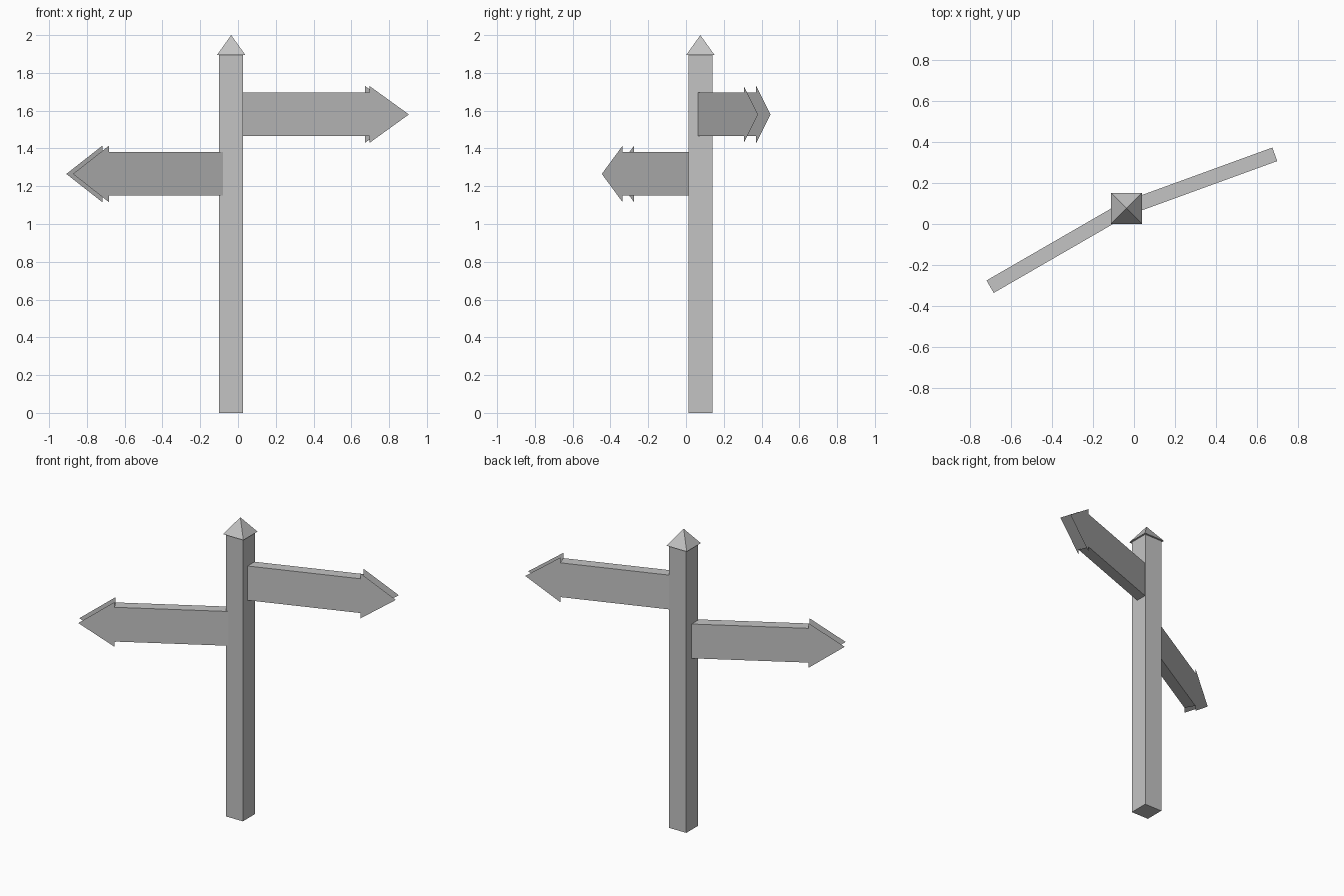
import bpy
import bmesh
from math import radians, sqrt
from mathutils import Matrix, Vector

cube = bpy.data.objects.get("Cube")
if cube:
    bpy.data.objects.remove(cube, do_unlink=True)

# Single plain grey for the whole signpost
grey = bpy.data.materials.new("plain_grey")
grey.use_nodes = True
colour = (0.55, 0.55, 0.55, 1)
grey.diffuse_color = colour
grey.node_tree.nodes["Principled BSDF"].inputs["Base Color"].default_value = colour

POST_X, POST_Y = -0.036, 0.076
POST_WIDTH, POST_TOP = 0.127, 1.895
CAP_WIDTH, CAP_HEIGHT = 0.15, 0.105
THICK, BODY_LENGTH, BODY_HEIGHT = 0.07, 0.72, 0.23
HEAD_LENGTH, HEAD_HALF = 0.221, 0.15


def finish(name, bm):
    mesh = bpy.data.meshes.new(name)
    bm.to_mesh(mesh)
    bm.free()
    mesh.materials.append(grey)
    obj = bpy.data.objects.new(name, mesh)
    bpy.context.collection.objects.link(obj)
    return obj


def box(bm, size, centre):
    matrix = Matrix.Translation(centre) @ Matrix.Diagonal((*size, 1))
    bmesh.ops.create_cube(bm, size=1, matrix=matrix)


def arrow_sign(name, end, height, angle):
    """Hollow-ended board with a flat triangular head on each broad side."""
    bm = bmesh.new()
    box(bm, (BODY_LENGTH, THICK, BODY_HEIGHT), (-BODY_LENGTH / 2, 0, 0))
    bm.normal_update()
    tip_end = [f for f in bm.faces if f.normal.x > 0.9]
    bmesh.ops.delete(bm, geom=tip_end, context='FACES_ONLY')
    for side in (-1, 1):
        y = side * THICK / 2
        corners = [(0, y, side * HEAD_HALF), (HEAD_LENGTH, y, 0),
                   (0, y, -side * HEAD_HALF)]
        bm.faces.new([bm.verts.new(Vector(c)) for c in corners])
    bm.transform(Matrix.Translation((*end, height))
                 @ Matrix.Rotation(radians(angle), 4, 'Z'))
    return finish(name, bm)


# Square post
bm = bmesh.new()
box(bm, (POST_WIDTH, POST_WIDTH, POST_TOP), (POST_X, POST_Y, POST_TOP / 2))
finish("post", bm)

# Pyramid cap, slightly wider than the post
bm = bmesh.new()
place = (Matrix.Translation((POST_X, POST_Y, POST_TOP + CAP_HEIGHT / 2))
         @ Matrix.Rotation(radians(45), 4, 'Z'))
bmesh.ops.create_cone(bm, cap_ends=True, segments=4, radius1=CAP_WIDTH / sqrt(2),
                      radius2=0, depth=CAP_HEIGHT, matrix=place)
bmesh.ops.remove_doubles(bm, verts=bm.verts, dist=0.0001)
finish("post_cap", bm)

# Two direction boards pointing opposite ways
arrow_sign("upper_arrow_sign", (0.685, 0.339), 1.58, 20)
arrow_sign("lower_arrow_sign", (-0.70, -0.305), 1.265, 210)
